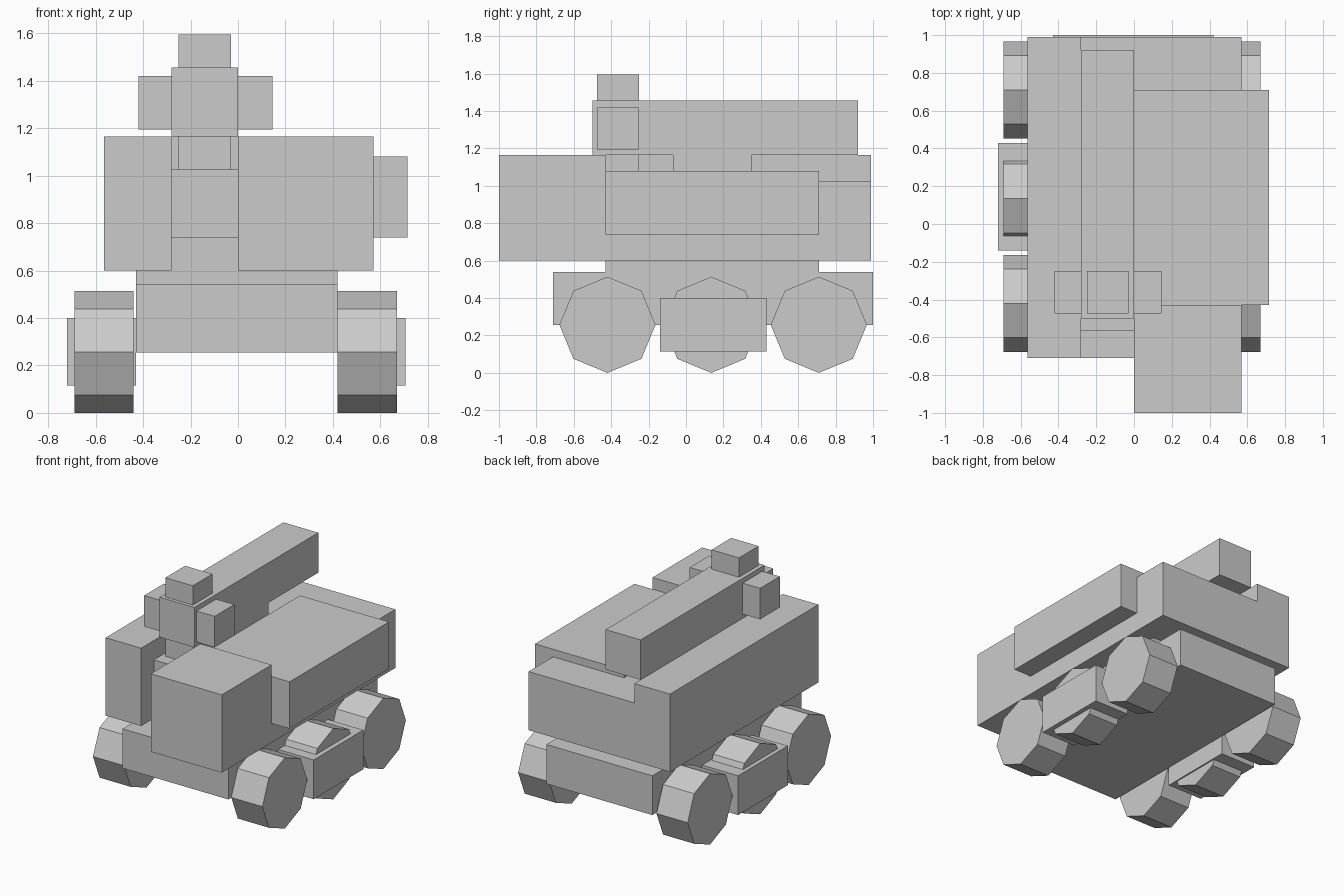
import bpy
import bmesh
import math

default_cube = bpy.data.objects.get("Cube")
if default_cube:
    bpy.data.objects.remove(default_cube, do_unlink=True)

GREY = (0.6, 0.6, 0.6, 1.0)
grey = bpy.data.materials.new("plain_grey")
grey.use_nodes = True
grey.diffuse_color = GREY
grey.node_tree.nodes["Principled BSDF"].inputs["Base Color"].default_value = GREY


def prism(name, x0, x1, profile):
    """Extrude a closed (y, z) profile from x0 to x1."""
    bm = bmesh.new()
    face = bm.faces.new([bm.verts.new((x0, y, z)) for y, z in profile])
    grown = bmesh.ops.extrude_face_region(bm, geom=[face])["geom"]
    moved = [v for v in grown if isinstance(v, bmesh.types.BMVert)]
    bmesh.ops.translate(bm, verts=moved, vec=(x1 - x0, 0, 0))
    bmesh.ops.recalc_face_normals(bm, faces=bm.faces)
    mesh = bpy.data.meshes.new(name)
    bm.to_mesh(mesh)
    bm.free()
    mesh.materials.append(grey)
    obj = bpy.data.objects.new(name, mesh)
    bpy.context.collection.objects.link(obj)
    return obj


def box(name, x0, x1, y0, y1, z0, z1):
    return prism(name, x0, x1, [(y0, z0), (y1, z0), (y1, z1), (y0, z1)])


# Chassis with a raised middle deck
prism("chassis", -0.43, 0.42, [
    (-0.71, 0.255), (1.0, 0.255), (1.0, 0.54), (0.71, 0.54),
    (0.71, 0.6), (-0.43, 0.6), (-0.43, 0.54), (-0.71, 0.54)])

# Body: tall cab side, recessed centre and long side hull
prism("cab_and_hull", 0.0, 0.57, [
    (-1.0, 0.6), (0.99, 0.6), (0.99, 1.025),
    (-0.43, 1.025), (-0.43, 1.165), (-1.0, 1.165)])
prism("centre_hull", -0.28, 0.0, [
    (-0.43, 0.6), (0.99, 0.6), (0.99, 1.025),
    (-0.565, 1.025), (-0.565, 0.74), (-0.43, 0.74)])
box("side_hull", -0.565, -0.28, -0.71, 0.99, 0.6, 1.165)
box("side_locker", 0.0, 0.715, -0.43, 0.71, 0.74, 1.08)

# Boom with its supports
box("boom", -0.28, 0.0, -0.5, 0.92, 1.165, 1.455)
box("boom_mount", -0.28, 0.0, -0.07, 0.35, 1.025, 1.165)
box("boom_rest", -0.25, -0.03, -0.475, -0.25, 1.025, 1.165)

# Blocks around the boom's front end
box("boom_top_block", -0.25, -0.03, -0.475, -0.25, 1.455, 1.595)
for side, x0, x1 in (("right", -0.42, -0.28), ("left", 0.0, 0.145)):
    box("boom_block_" + side, x0, x1, -0.475, -0.25, 1.195, 1.42)

# Eight-sided wheels, three on each side
RADIUS = 0.257
for side, x0, x1 in (("right", -0.69, -0.44), ("left", 0.42, 0.67)):
    for place, y in (("front", -0.42), ("middle", 0.135), ("rear", 0.71)):
        ring = [(y + RADIUS * math.cos(i * math.pi / 4),
                 RADIUS + RADIUS * math.sin(i * math.pi / 4)) for i in range(8)]
        prism("wheel_" + place + "_" + side, x0, x1, ring)

# Tanks over the middle wheels
box("side_tank_right", -0.72, -0.43, -0.14, 0.43, 0.115, 0.4)
box("side_tank_left", 0.42, 0.705, -0.14, 0.43, 0.115, 0.4)
